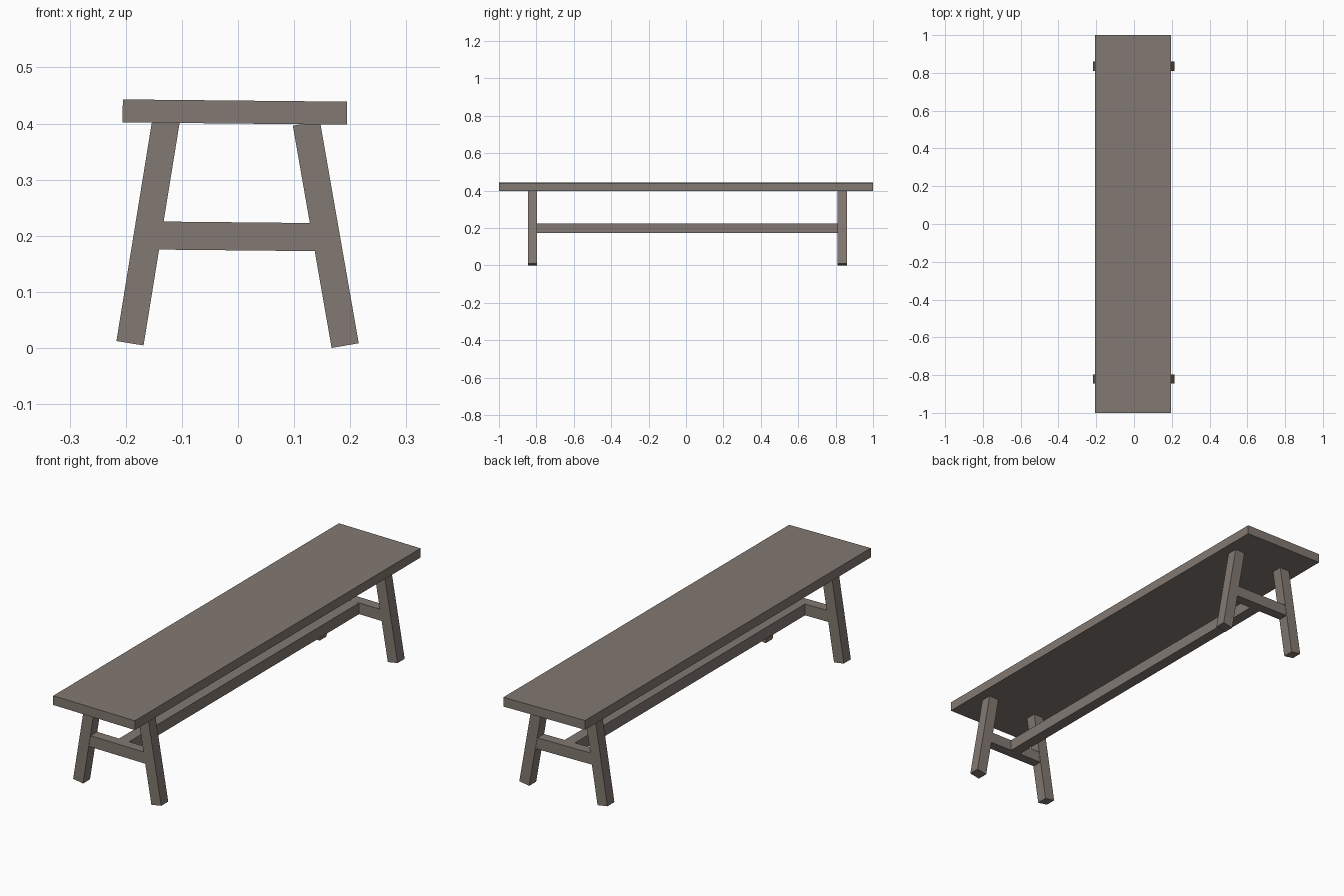
import bpy
from math import radians
from mathutils import Matrix, Vector

if "Cube" in bpy.data.objects:
    bpy.data.objects.remove(bpy.data.objects["Cube"])

wood = bpy.data.materials.new("grey_brown_wood")
wood.diffuse_color = (0.225, 0.19, 0.165, 1)
wood.use_nodes = True
wood.node_tree.nodes["Principled BSDF"].inputs["Base Color"].default_value = wood.diffuse_color

TILT = 0.01  # the bench leans very slightly to the right


def box(name, size, centre, angle=TILT, lift=0.0):
    """Box turned about the y axis; lift shifts it along its own height."""
    bpy.ops.mesh.primitive_cube_add(size=1)
    ob = bpy.context.object
    ob.name = name
    ob.data.transform(Matrix.Translation(Vector(centre))
                      @ Matrix.Rotation(angle, 4, 'Y')
                      @ Matrix.Translation((0, 0, lift))
                      @ Matrix.Diagonal((*size, 1)))
    ob.data.materials.append(wood)
    return ob


# Seat plank
box("seat", (0.40, 2.0, 0.041), (-0.0055, 0, 0.4205))

# Trestle at each end: two splayed legs and a cross rail
LEG = 0.402
for end, y in (("front", -0.82), ("back", 0.835)):
    box(end + "_left_leg", (0.049, 0.049, LEG), (-0.1925, y, 0.0085),
        radians(9.2), LEG / 2)
    box(end + "_right_leg", (0.049, 0.049, LEG), (0.191, y, 0.0043),
        radians(-9.9), LEG / 2)
    box(end + "_cross_rail", (0.32, 0.045, 0.05), (0, y, 0.199))

# Long rail joining the trestles
box("long_rail", (0.05, 1.612, 0.0498), (0, 0.0075, 0.199))
